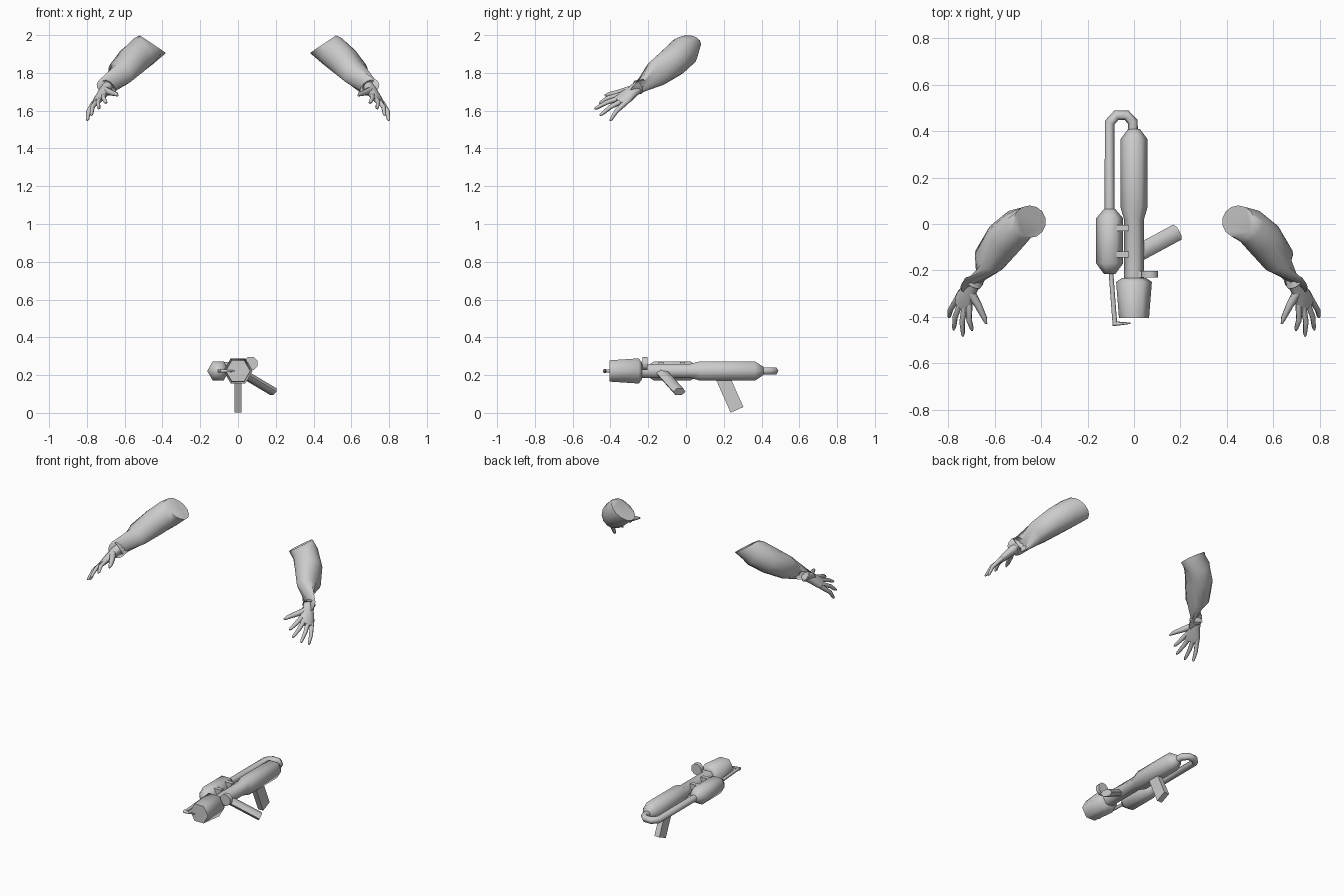
import bpy, bmesh, math
from mathutils import Vector

if "Cube" in bpy.data.objects:
    bpy.data.objects.remove(bpy.data.objects["Cube"])

grey = bpy.data.materials.new("light_grey")
grey.diffuse_color = (0.6, 0.6, 0.6, 1)
grey.use_nodes = True
grey.node_tree.nodes["Principled BSDF"].inputs["Base Color"].default_value = grey.diffuse_color


def add_tube(bm, path, radii, sides=6, up=(0, 0, 1), first_dir=None, phase=0.0):
    """Capped tube along path; each radius is a number or a (width, height) pair."""
    pts = [Vector(p) for p in path]
    rings = []
    for i, p in enumerate(pts):
        t = Vector()
        if i > 0:
            t += (p - pts[i - 1]).normalized()
        if i < len(pts) - 1:
            t += (pts[i + 1] - p).normalized()
        if i == 0 and first_dir:
            t = Vector(first_dir)
        t.normalize()
        side = t.cross(Vector(up)).normalized()
        top = side.cross(t)
        w, h = radii[i] if isinstance(radii[i], tuple) else (radii[i], radii[i])
        ring = []
        for k in range(sides):
            a = math.tau * k / sides + phase
            ring.append(bm.verts.new(p + side * w * math.cos(a) + top * h * math.sin(a)))
        rings.append(ring)
    for a, b in zip(rings, rings[1:]):
        for k in range(sides):
            n = (k + 1) % sides
            bm.faces.new((a[k], a[n], b[n], b[k]))
    bm.faces.new(rings[0][::-1])
    bm.faces.new(rings[-1])


def finish(name, bm, angle=65):
    bmesh.ops.recalc_face_normals(bm, faces=bm.faces[:])
    me = bpy.data.meshes.new(name)
    bm.to_mesh(me)
    bm.free()
    me.materials.append(grey)
    ob = bpy.data.objects.new(name, me)
    bpy.context.collection.objects.link(ob)
    bpy.ops.object.select_all(action='DESELECT')
    ob.select_set(True)
    bpy.context.view_layer.objects.active = ob
    bpy.ops.object.shade_smooth_by_angle(angle=math.radians(angle))
    return ob


def tube(name, path, radii, angle=65, **kw):
    bm = bmesh.new()
    add_tube(bm, path, radii, **kw)
    return finish(name, bm, angle)


def box(name, lo, hi):
    c = [(a + b) / 2 for a, b in zip(lo, hi)]
    bm = bmesh.new()
    bmesh.ops.create_cube(bm, size=1)
    for v in bm.verts:
        v.co = Vector([c[i] + v.co[i] * (hi[i] - lo[i]) for i in range(3)])
    return finish(name, bm, 30)


Z = 0.222  # height of the barrel axis

# Main body: narrow barrel widening into the rear tank
tube("barrel_and_rear_tank",
     [(0, y, Z) for y in (-0.26, 0.02, 0.075, 0.365, 0.41)],
     [0.043, 0.043, 0.059, 0.059, 0.025])
# Flared muzzle
tube("muzzle", [(0, y, Z) for y in (-0.405, -0.25, -0.232)], [0.065, 0.077, 0.05])
# Side tank
tube("side_tank", [(-0.105, y, Z) for y in (-0.215, -0.17, 0.025, 0.065)],
     [0.025, 0.058, 0.058, 0.024])
# Looped hose joining both tanks
tube("hose", [(-0.005, 0.39, Z), (-0.005, 0.44, Z), (-0.032, 0.469, Z),
              (-0.076, 0.469, Z), (-0.105, 0.437, Z), (-0.105, 0.04, Z)], [0.022] * 6)
# Igniter rod and its bent tip
tube("igniter_rod", [(-0.1, -0.2, Z), (-0.083, -0.425, Z)], [0.01, 0.01])
tube("igniter_tip", [(-0.093, -0.43, Z), (-0.015, -0.428, Z)], [0.011, 0.003])
# Brackets holding the side tank
for i, y in enumerate((-0.018, -0.132)):
    box(f"tank_bracket_{i + 1}", (-0.075, y - 0.013, 0.235), (-0.024, y + 0.013, 0.27))
# Round sight and its mount
tube("sight", [(0.068, -0.23, 0.262), (0.068, -0.203, 0.262)], [0.038, 0.038], sides=8,
     phase=math.pi / 8)
box("sight_mount", (0.02, -0.23, 0.235), (0.06, -0.203, 0.26))
# Angled front grip
tube("front_grip", [(0.02, -0.125, 0.212), (0.187, -0.035, 0.112)],
     [(0.037, 0.023)] * 2)
# Rear grip: slanted rectangular block
r = math.sqrt(2)
tube("rear_grip", [(0, 0.193, 0.19), (0, 0.27, 0.016)], [(0.018 * r, 0.037 * r)] * 2,
     sides=4, up=(0, 1, 0), phase=math.pi / 4, angle=30)

# Forearms with sleeves and hands, one per side
for s, label in ((1, "right"), (-1, "left")):
    def m(x, y, z):
        return (s * x, y, z)

    # Sleeve, with a turned-in cuff at the wrist
    tube(f"{label}_sleeve",
         [m(0.45, 0.01, 1.952), m(0.5, -0.01, 1.915), m(0.56, -0.065, 1.863),
          m(0.625, -0.155, 1.797), m(0.697, -0.258, 1.722), m(0.694, -0.253, 1.725)],
         [(0.07, 0.085), (0.078, 0.086), 0.083, 0.071, 0.056, 0.04],
         sides=14, first_dir=m(0.56, 0, -0.83))

    # Palm
    bm = bmesh.new()
    index, pinky = Vector(m(0.713, -0.362, 1.676)), Vector(m(0.772, -0.33, 1.63))
    wrist = Vector(m(0.692, -0.25, 1.727))
    knuckle = (index + pinky) / 2
    normal = (pinky - index).cross(knuckle - wrist).normalized()
    add_tube(bm, [wrist, wrist.lerp(knuckle, 0.35), wrist.lerp(knuckle, 0.75),
                  knuckle.lerp(wrist, -0.1)],
             [(0.035, 0.03), (0.036, 0.028), (0.048, 0.023), (0.047, 0.015)],
             sides=10, up=normal)
    # Four fingers, slightly arched
    tips = [m(0.698, -0.46, 1.64), m(0.738, -0.485, 1.61),
            m(0.778, -0.457, 1.575), m(0.799, -0.403, 1.547)]
    arch = Vector((s * 0.006, -0.003, 0.008))
    for i, tip in enumerate(tips):
        base = index.lerp(pinky, i / 3)
        tip = Vector(tip)
        add_tube(bm, [base.lerp(wrist, 0.15), base.lerp(tip, 0.5) + arch,
                      base.lerp(tip, 0.9), tip],
                 [0.015, 0.0125, 0.009, 0.004], up=normal)
    # Thumb
    add_tube(bm, [m(0.705, -0.295, 1.71), m(0.672, -0.35, 1.696),
                  m(0.645, -0.405, 1.687), m(0.637, -0.43, 1.68)],
             [0.021, 0.017, 0.012, 0.005], up=normal)
    finish(f"{label}_hand", bm)
